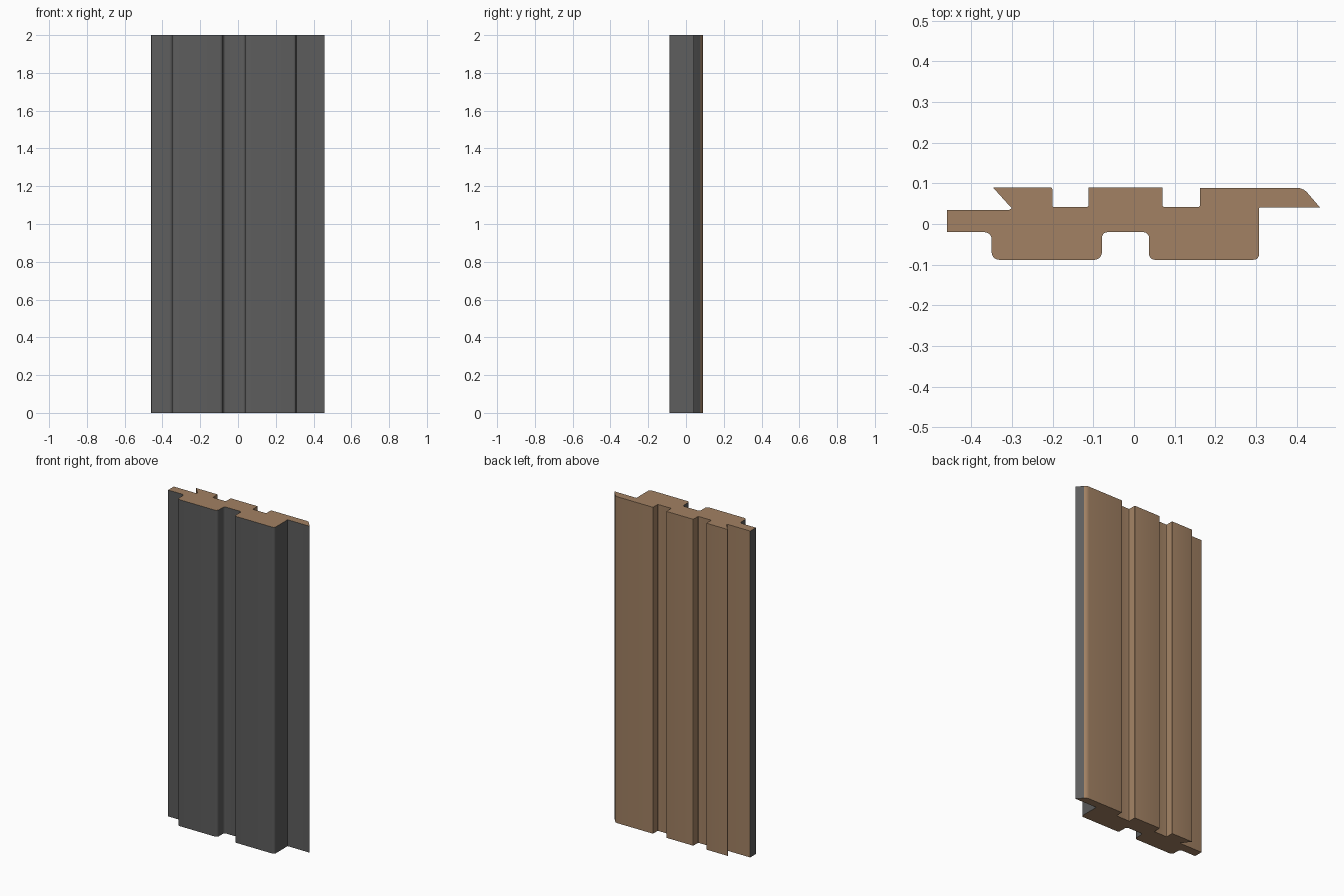
import bpy, bmesh, math
from mathutils import Vector

if "Cube" in bpy.data.objects:
    bpy.data.objects.remove(bpy.data.objects["Cube"])

HEIGHT = 2.0
STEPS = 5


def material(name, color):
    m = bpy.data.materials.new(name)
    m.diffuse_color = (*color, 1)
    m.use_nodes = True
    m.node_tree.nodes["Principled BSDF"].inputs["Base Color"].default_value = m.diffuse_color
    return m


def rounded_corner(prev, cur, nxt, d):
    """Circular arc replacing a corner, starting d away from it."""
    if d == 0:
        return [cur]
    u, v = (prev - cur).normalized(), (nxt - cur).normalized()
    a, b = cur + u * d, cur + v * d
    w = math.sin(u.angle(v) / 2)
    arc = []
    for i in range(STEPS + 1):
        t = i / STEPS
        k = ((1 - t) ** 2, 2 * w * t * (1 - t), t * t)
        arc.append((a * k[0] + cur * k[1] + b * k[2]) / sum(k))
    return arc


# Corners as x, y, rounding: painted face first, then bare wood back
front = [
    (-0.46, 0.035, 0.002), (-0.46, -0.02, 0.002),                  # tongue
    (-0.35, -0.02, 0.018), (-0.35, -0.088, 0.018),                 # left rib
    (-0.079, -0.088, 0.018), (-0.079, -0.02, 0.014),               # groove
    (0.037, -0.02, 0.014), (0.037, -0.088, 0.014),
    (0.308, -0.088, 0.014), (0.308, 0.041, 0.002),                 # right rib
    (0.458, 0.04, 0.0),                                            # lip
]
back = [
    (0.416, 0.089, 0.016),
    (0.162, 0.089, 0.002), (0.162, 0.042, 0.004),                  # slot
    (0.07, 0.042, 0.004), (0.07, 0.09, 0.002),
    (-0.112, 0.09, 0.002), (-0.112, 0.042, 0.004),                 # slot
    (-0.201, 0.042, 0.004), (-0.201, 0.09, 0.004),
    (-0.347, 0.09, 0.002), (-0.301, 0.039, 0.0), (-0.306, 0.035, 0.0),
]

corners = front + back
pts, painted = [], []
n = len(corners)
for i, (x, y, d) in enumerate(corners):
    p, q = corners[i - 1], corners[(i + 1) % n]
    arc = rounded_corner(Vector(p[:2]), Vector((x, y)), Vector(q[:2]), d)
    pts += arc
    painted += [i < len(front)] * len(arc)

# Extruded cladding board
bm = bmesh.new()
low = [bm.verts.new((p.x, p.y, 0)) for p in pts]
high = [bm.verts.new((p.x, p.y, HEIGHT)) for p in pts]
m = len(pts)
for i in range(m):
    j = (i + 1) % m
    f = bm.faces.new((low[i], low[j], high[j], high[i]))
    f.material_index = 1 if painted[i] else 0
bm.faces.new(low[::-1])
bm.faces.new(high)
bm.normal_update()
mesh = bpy.data.meshes.new("cladding_board")
bm.to_mesh(mesh)
bm.free()
mesh.materials.append(material("bare_wood", (0.36, 0.22, 0.125)))
mesh.materials.append(material("dark_paint", (0.11, 0.11, 0.11)))

board = bpy.data.objects.new("cladding_board", mesh)
bpy.context.collection.objects.link(board)
bpy.context.view_layer.objects.active = board
board.select_set(True)
bpy.ops.object.shade_smooth_by_angle(angle=math.radians(30))
